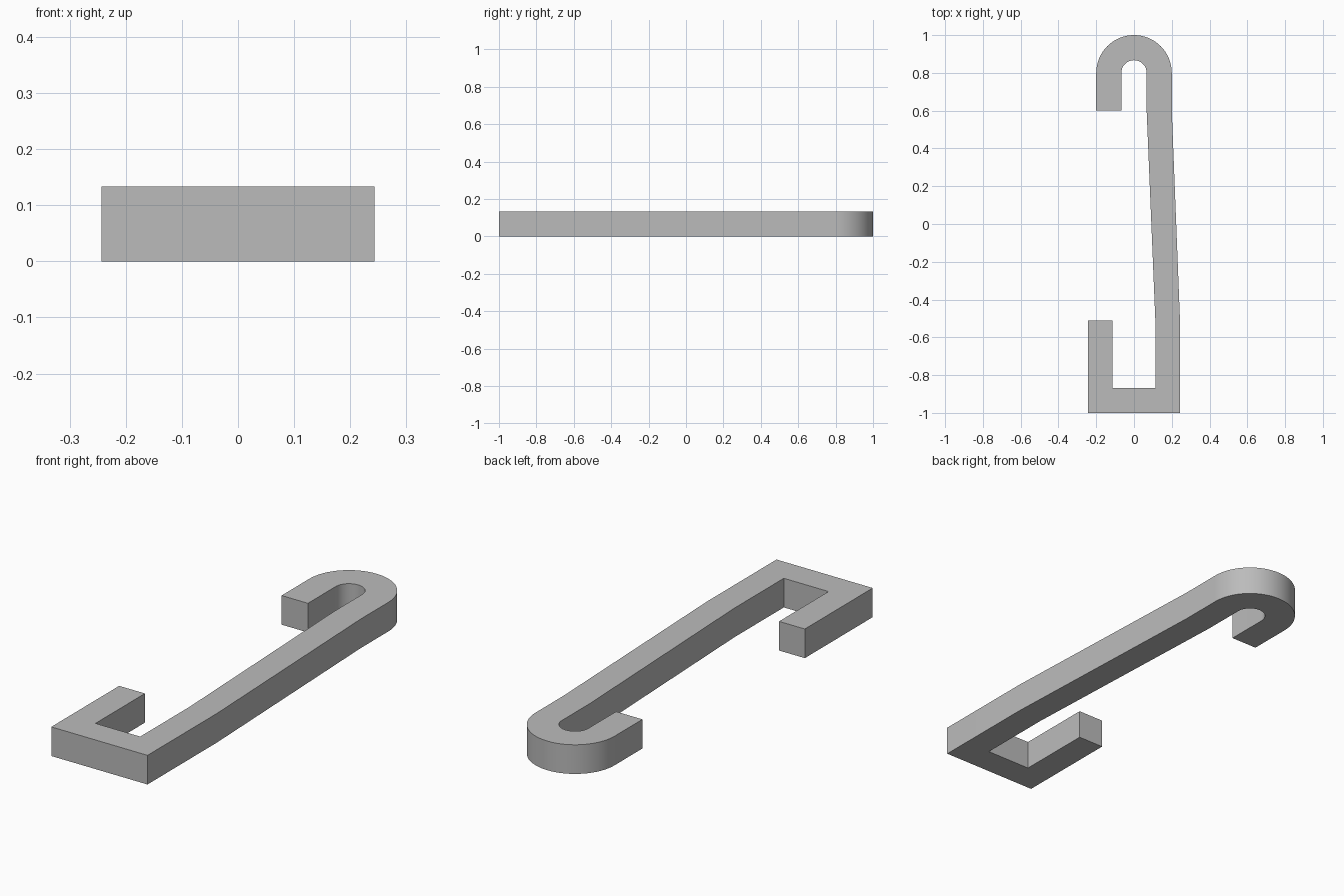
import bpy
import bmesh
from math import sin, cos, pi

cube = bpy.data.objects.get("Cube")
if cube:
    bpy.data.objects.remove(cube, do_unlink=True)

HEIGHT = 0.133
OUTER, INNER = 0.2, 0.067
ARC_Y = 0.8
STEPS = 32

# Matching outer and inner edge points, from the square hook to the round hook
pairs = [
    ((-0.243, -0.51), (-0.113, -0.51)),
    ((-0.243, -1.0), (-0.113, -0.867)),
    ((0.243, -1.0), (0.113, -0.867)),
    ((0.243, -0.5), (0.113, -0.51)),
    ((OUTER, 0.6), (INNER, 0.6)),
]
for i in range(STEPS + 1):
    a = pi * i / STEPS
    pairs.append(tuple((r * cos(a), ARC_Y + r * sin(a)) for r in (OUTER, INNER)))
pairs.append(((-OUTER, 0.6), (-INNER, 0.6)))

# Flat strip, extruded to a solid bar
bm = bmesh.new()
rows = [[bm.verts.new((x, y, 0)) for x, y in pair] for pair in pairs]
for (o1, i1), (o2, i2) in zip(rows, rows[1:]):
    bm.faces.new((o1, o2, i2, i1))
top = bmesh.ops.extrude_face_region(bm, geom=bm.faces[:])["geom"]
bmesh.ops.translate(bm, vec=(0, 0, HEIGHT),
                    verts=[g for g in top if isinstance(g, bmesh.types.BMVert)])
bmesh.ops.recalc_face_normals(bm, faces=bm.faces[:])
mesh = bpy.data.meshes.new("double_hook")
bm.to_mesh(mesh)
bm.free()

hook = bpy.data.objects.new("double_hook", mesh)
bpy.context.collection.objects.link(hook)

# Plain grey finish
grey = bpy.data.materials.new("grey")
grey.use_nodes = True
colour = (0.5, 0.5, 0.5, 1)
grey.diffuse_color = colour
grey.node_tree.nodes["Principled BSDF"].inputs["Base Color"].default_value = colour
mesh.materials.append(grey)

# Smooth round bend, sharp edges
bpy.ops.object.select_all(action="DESELECT")
hook.select_set(True)
bpy.context.view_layer.objects.active = hook
bpy.ops.object.shade_smooth_by_angle(angle=pi / 6)
